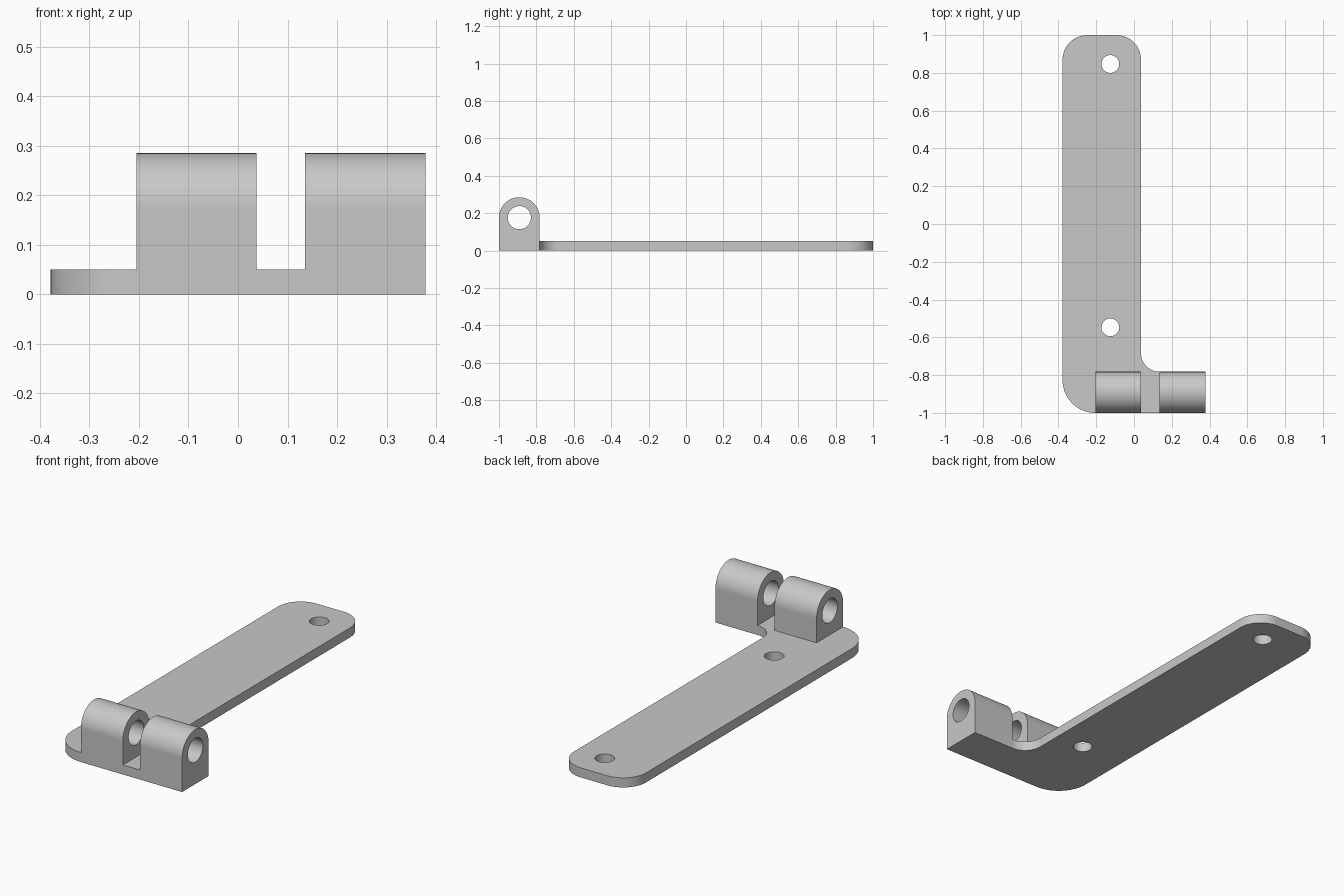
import bpy
import bmesh
from math import cos, sin, radians, pi
from mathutils import Vector

cube = bpy.data.objects.get("Cube")
if cube:
    bpy.data.objects.remove(cube, do_unlink=True)

# Main dimensions
LEFT, INNER, RIGHT = -0.378, 0.037, 0.378
FRONT, FOOT_BACK, BACK = -1.0, -0.782, 1.0
THICK = 0.05
KNUCKLE_R = (FOOT_BACK - FRONT) / 2
PIN_Y, PIN_Z = FRONT + KNUCKLE_R, 0.176

steel = bpy.data.materials.new("grey_steel")
steel.use_nodes = True
GREY = (0.58, 0.58, 0.58, 1)
steel.diffuse_color = GREY
steel.node_tree.nodes["Principled BSDF"].inputs["Base Color"].default_value = GREY


def arc(cx, cy, r, start, end, steps=16):
    """Points along an arc, angles in degrees."""
    angles = [radians(start + (end - start) * i / steps) for i in range(steps + 1)]
    return [(cx + r * cos(a), cy + r * sin(a)) for a in angles]


def prism(name, points, offset):
    """Solid made by extruding a closed loop of 3D points."""
    bm = bmesh.new()
    face = bm.faces.new([bm.verts.new(p) for p in points])
    ext = bmesh.ops.extrude_face_region(bm, geom=[face])
    moved = [v for v in ext["geom"] if isinstance(v, bmesh.types.BMVert)]
    bmesh.ops.translate(bm, verts=moved, vec=Vector(offset))
    bmesh.ops.recalc_face_normals(bm, faces=bm.faces)
    mesh = bpy.data.meshes.new(name)
    bm.to_mesh(mesh)
    bm.free()
    mesh.materials.append(steel)
    obj = bpy.data.objects.new(name, mesh)
    bpy.context.collection.objects.link(obj)
    return obj


def combine(target, tool, operation):
    """Apply a boolean and discard the tool."""
    bpy.context.view_layer.objects.active = target
    mod = target.modifiers.new("combine", "BOOLEAN")
    mod.operation, mod.solver, mod.object = operation, "EXACT", tool
    bpy.ops.object.modifier_apply(modifier=mod.name)
    bpy.data.objects.remove(tool, do_unlink=True)


# L-shaped plate with rounded corners and an inner fillet
tip, heel, fillet = 0.13, 0.173, 0.098
outline = (
    [(RIGHT, FRONT), (RIGHT, FOOT_BACK)]
    + arc(INNER + fillet, FOOT_BACK + fillet, fillet, 270, 180)
    + arc(INNER - tip, BACK - tip, tip, 0, 90)
    + arc(LEFT + tip, BACK - tip, tip, 90, 180)
    + arc(LEFT + heel, FRONT + heel, heel, 180, 270)
)
bracket = prism("hinge_bracket", [(x, y, 0) for x, y in outline], (0, 0, THICK))

# Two round-topped knuckles
profile = [(FRONT, 0), (FOOT_BACK, 0)] + arc(PIN_Y, PIN_Z, KNUCKLE_R, 0, 180, 32)
for x0, x1 in ((-0.205, INNER), (0.135, RIGHT)):
    knuckle = prism("knuckle", [(x0, y, z) for y, z in profile], (x1 - x0, 0, 0))
    combine(bracket, knuckle, "UNION")

# Pin bore through both knuckles
bore = arc(PIN_Y, PIN_Z, 0.062, 0, 360, 48)[:-1]
combine(bracket, prism("bore_cutter", [(-0.5, y, z) for y, z in bore], (1, 0, 0)), "DIFFERENCE")

# Screw holes through the plate
for hole_y in (0.847, -0.547):
    hole = arc(-0.125, hole_y, 0.047, 0, 360, 40)[:-1]
    cutter = prism("hole_cutter", [(x, y, -0.1) for x, y in hole], (0, 0, 0.3))
    combine(bracket, cutter, "DIFFERENCE")

# Smooth the curved walls, keep crisp edges and flat faces
bpy.ops.object.select_all(action="DESELECT")
bracket.select_set(True)
bpy.context.view_layer.objects.active = bracket
bpy.ops.object.shade_smooth_by_angle(angle=pi / 6)
weighted = bracket.modifiers.new("flat_face_normals", "WEIGHTED_NORMAL")
weighted.keep_sharp = True
